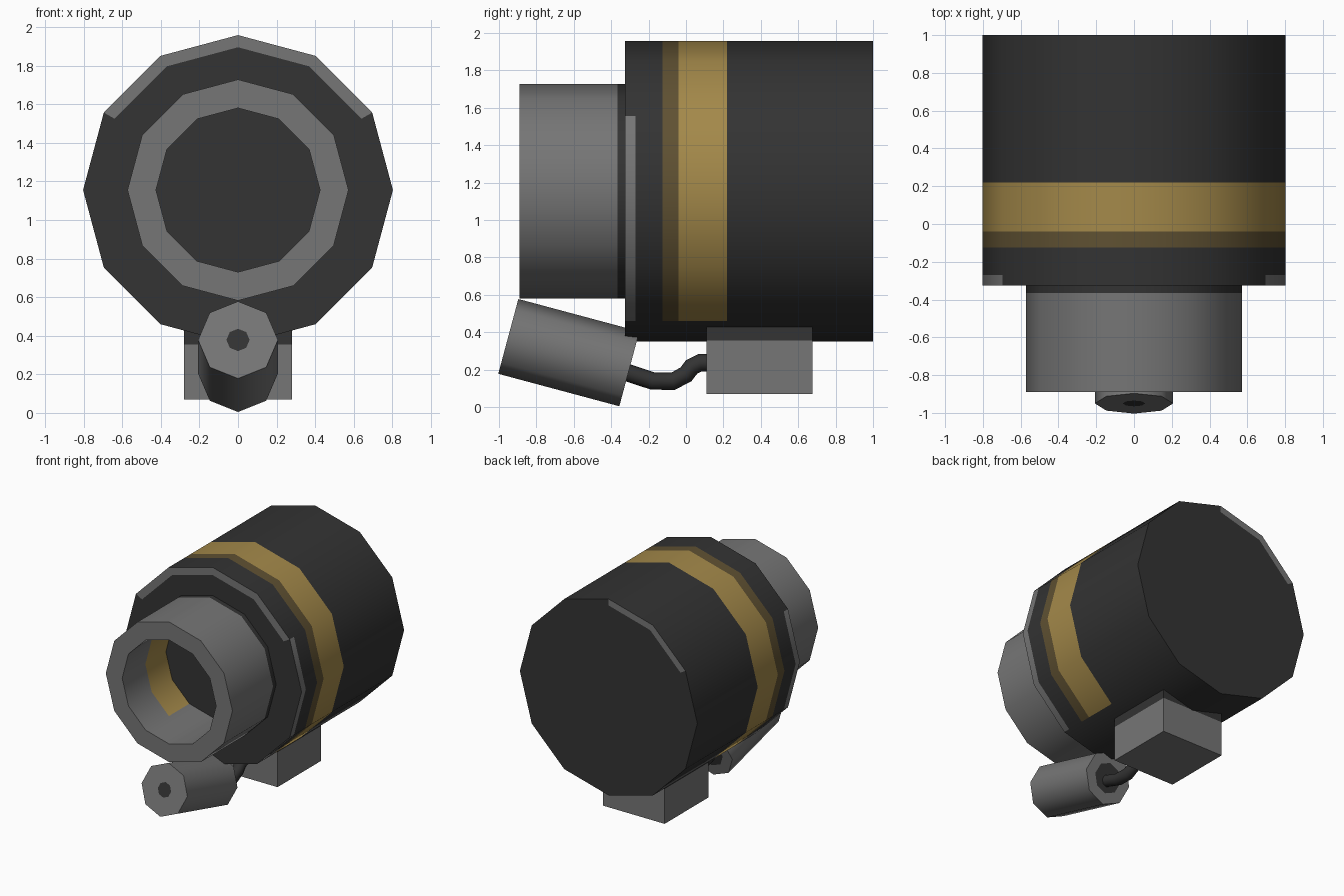
import bpy, bmesh, math
from mathutils import Vector, Matrix

if "Cube" in bpy.data.objects:
    bpy.data.objects.remove(bpy.data.objects["Cube"])


def mat(name, r, g, b):
    m = bpy.data.materials.new(name)
    m.diffuse_color = (r, g, b, 1)
    m.use_nodes = True
    m.node_tree.nodes["Principled BSDF"].inputs["Base Color"].default_value = m.diffuse_color
    return m


MATS = [mat("charcoal", .033, .033, .033), mat("grey", .18, .18, .18),
        mat("brass", .37, .25, .068), mat("dull_brass", .115, .082, .032)]
CHARCOAL, GREY, BRASS, DULL = range(4)


def finish(bm, name, rule, matrix=Matrix(), smooth=0):
    """Colour faces by rule(centre, normal), place and shade the object."""
    bmesh.ops.recalc_face_normals(bm, faces=bm.faces)
    for f in bm.faces:
        f.material_index = rule(f.calc_center_median(), f.normal)
    bm.transform(matrix)
    me = bpy.data.meshes.new(name)
    bm.to_mesh(me)
    bm.free()
    for m in MATS:
        me.materials.append(m)
    ob = bpy.data.objects.new(name, me)
    bpy.context.collection.objects.link(ob)
    if smooth:
        bpy.ops.object.select_all(action='DESELECT')
        ob.select_set(True)
        bpy.context.view_layer.objects.active = ob
        bpy.ops.object.shade_smooth_by_angle(angle=math.radians(smooth))
    return ob


def lathe(profile, n, closed=False):
    """Spin (radius, y) points round the y axis, first vertex at the top."""
    bm = bmesh.new()
    rings = []
    for r, y in profile:
        rings.append([bm.verts.new((r * math.sin(k * math.tau / n), y,
                                    r * math.cos(k * math.tau / n))) for k in range(n)])
    pairs = list(zip(rings, rings[1:]))
    if closed:
        pairs.append((rings[-1], rings[0]))
    else:
        bm.faces.new(rings[0])
        bm.faces.new(rings[-1])
    for a, b in pairs:
        for k in range(n):
            j = (k + 1) % n
            bm.faces.new((a[k], a[j], b[j], b[k]))
    return bm


AXIS = Matrix.Translation((0, 0, 1.155))


# Main barrel: worn front rim and a brass band that stops short of the underside
def barrel_rule(c, n):
    radial = math.hypot(c.x, c.z)
    if n.y < -.9:
        return GREY if radial > .7 and c.z > .4 else CHARCOAL
    if n.y > .9:
        return GREY if radial > .7 and c.x < -.1 and c.z > .4 else CHARCOAL
    if c.y < -.27:
        return GREY if -.7 < c.z < .3 else CHARCOAL
    if c.z > -.7 and -.13 < c.y < .22:
        return DULL if c.y < -.04 else BRASS
    return CHARCOAL


R = .803
finish(lathe([(.74, -.325), (R, -.325), (R, -.27), (R, -.125), (R, -.04),
              (R, .22), (R, 1), (.75, 1)], 12), "main_barrel", barrel_rule, AXIS, 35)


# Front tube: hollow, with a brass lining at the inner end
def tube_rule(c, n):
    if math.hypot(c.x, c.z) < .45:
        return BRASS if c.y > -.59 and c.z > -.36 else GREY
    return CHARCOAL if c.y > -.365 else GREY


finish(lathe([(.573, -.31), (.573, -.365), (.573, -.89), (.425, -.89),
              (.425, -.59), (.425, -.31)], 12, True), "front_tube", tube_rule, AXIS, 35)

# Small tilted cylinder with dark spots on both ends
small_length = .67
tilt = Matrix.Translation((0, -.95, .378)) @ Matrix.Rotation(math.radians(-15), 4, 'X')
finish(lathe([(.06, 0), (.207, 0), (.207, small_length), (.12, small_length)], 8),
       "small_cylinder",
       lambda c, n: CHARCOAL if abs(n.y) > .9 and math.hypot(c.x, c.z) < .03 else GREY,
       tilt, 50)

# Mounting block under the barrel, dark where it meets the barrel
bm = bmesh.new()
bmesh.ops.create_cube(bm, size=1)
bm.transform(Matrix.Translation((0, .393, .265)) @ Matrix.Diagonal((.56, .565, .39, 1)))
bmesh.ops.bisect_plane(bm, geom=bm.verts[:] + bm.edges[:] + bm.faces[:],
                       plane_co=(0, 0, .355), plane_no=(0, 0, 1))
finish(bm, "mounting_block", lambda c, n: CHARCOAL if c.z > .36 else GREY)

# Cable joining the small cylinder to the block
path = [Vector((0, y, z)) for y, z in
        [(-.36, .2), (-.27, .17), (-.18, .14), (-.07, .138), (0, .175),
         (.03, .215), (.075, .237), (.16, .24)]]
bm = bmesh.new()
rings = []
for i, p in enumerate(path):
    t = (path[min(i + 1, len(path) - 1)] - path[max(i - 1, 0)]).normalized()
    up = Vector((0, -t.z, t.y))
    rings.append([bm.verts.new(p + .047 * (Vector((math.sin(a), 0, 0)) + up * math.cos(a)))
                  for a in (k * math.tau / 8 for k in range(8))])
for a, b in zip(rings, rings[1:]):
    for k in range(8):
        bm.faces.new((a[k], a[(k + 1) % 8], b[(k + 1) % 8], b[k]))
bm.faces.new(rings[0])
bm.faces.new(rings[-1])
finish(bm, "cable", lambda c, n: CHARCOAL, Matrix(), 50)
